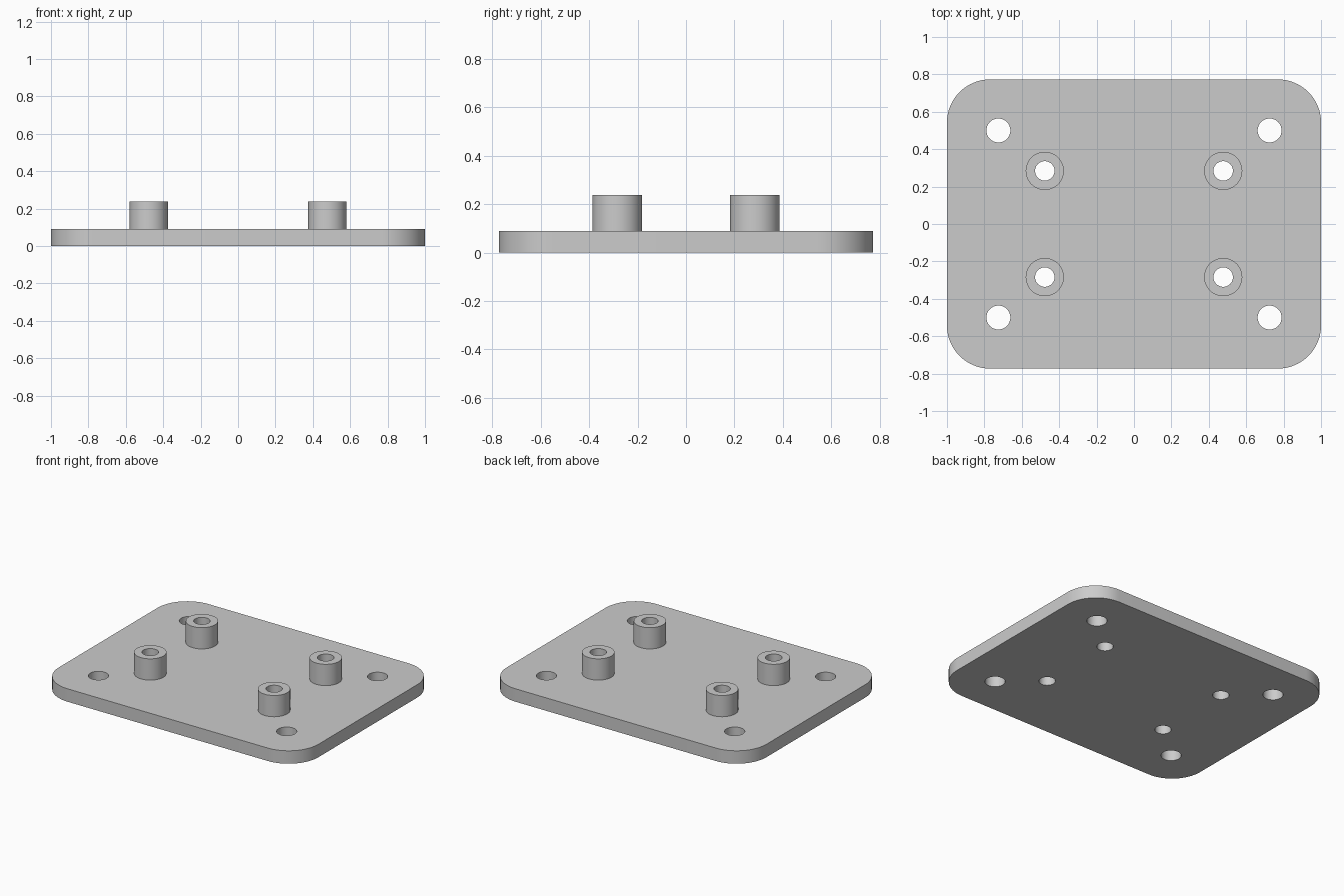
import bpy, bmesh
from math import cos, sin, pi, radians

if "Cube" in bpy.data.objects:
    bpy.data.objects.remove(bpy.data.objects["Cube"])

HALF_X, HALF_Y, CORNER = 1.0, 0.773, 0.23
PLATE_TOP, POST_TOP = 0.09, 0.238
MOUNT_X, MOUNT_Y, MOUNT_R = 0.725, 0.5, 0.064
POST_X, POST_Y, POST_R, BORE_R = 0.477, 0.284, 0.102, 0.052
SIGNS = [(1, 1), (-1, 1), (-1, -1), (1, -1)]

grey = bpy.data.materials.new("plain_grey")
grey.use_nodes = True
grey.diffuse_color = (0.6, 0.6, 0.6, 1)
grey.node_tree.nodes["Principled BSDF"].inputs["Base Color"].default_value = grey.diffuse_color


def circle(x, y, r, n=48):
    return [(x + r * cos(2 * pi * i / n), y + r * sin(2 * pi * i / n)) for i in range(n)]


def rounded_rectangle(hx, hy, r, steps=16):
    points = []
    for quarter, (sx, sy) in enumerate(SIGNS):
        for i in range(steps + 1):
            a = (quarter + i / steps) * pi / 2
            points.append((sx * (hx - r) + r * cos(a), sy * (hy - r) + r * sin(a)))
    return points


def extruded(name, loops, z0, z1):
    """Fill an outline with holes and extrude it into a solid."""
    bm = bmesh.new()
    edges = []
    for loop in loops:
        verts = [bm.verts.new((x, y, z0)) for x, y in loop]
        edges += [bm.edges.new((v, verts[i - 1])) for i, v in enumerate(verts)]
    bmesh.ops.triangle_fill(bm, edges=edges, use_beauty=True, use_dissolve=False)
    base = bm.faces[:]
    result = bmesh.ops.extrude_face_region(bm, geom=base, use_keep_orig=True)
    top = [g for g in result["geom"] if isinstance(g, bmesh.types.BMVert)]
    bmesh.ops.translate(bm, verts=top, vec=(0, 0, z1 - z0))
    bmesh.ops.recalc_face_normals(bm, faces=bm.faces[:])
    mesh = bpy.data.meshes.new(name)
    bm.to_mesh(mesh)
    bm.free()
    mesh.materials.append(grey)
    mesh.shade_smooth()
    mesh.set_sharp_from_angle(angle=radians(30))
    obj = bpy.data.objects.new(name, mesh)
    bpy.context.collection.objects.link(obj)
    return obj


# Base plate with corner mounting holes and bores under the standoffs
holes = [circle(sx * MOUNT_X, sy * MOUNT_Y, MOUNT_R) for sx, sy in SIGNS]
holes += [circle(sx * POST_X, sy * POST_Y, BORE_R) for sx, sy in SIGNS]
extruded("base_plate", [rounded_rectangle(HALF_X, HALF_Y, CORNER)] + holes, 0, PLATE_TOP)

# Four hollow standoffs
for sx, sy in SIGNS:
    name = f"standoff_{'back' if sy > 0 else 'front'}_{'left' if sx > 0 else 'right'}"
    x, y = sx * POST_X, sy * POST_Y
    extruded(name, [circle(x, y, POST_R), circle(x, y, BORE_R)], PLATE_TOP, POST_TOP)
